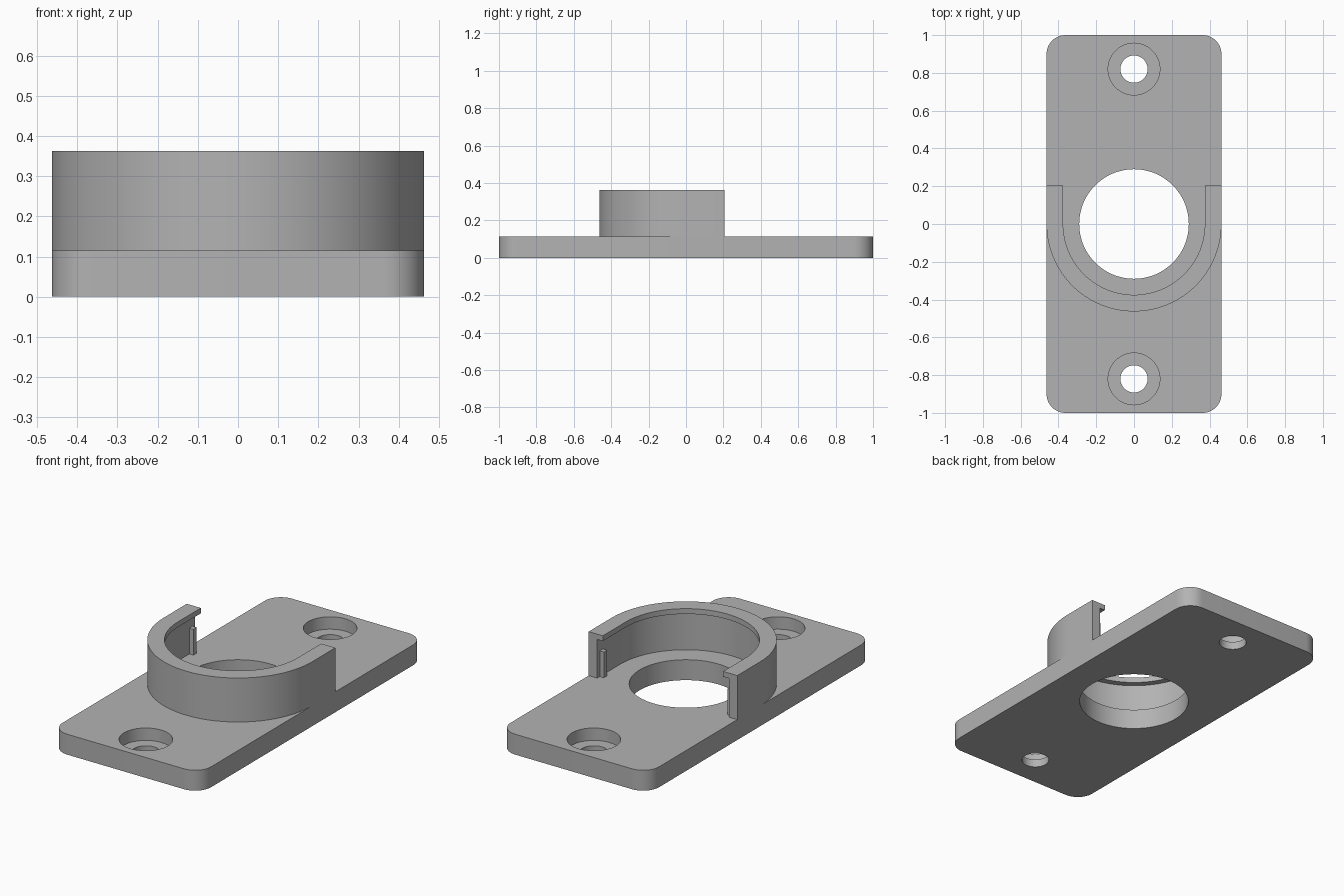
import bpy, bmesh
from math import cos, sin, pi, radians

cube = bpy.data.objects.get("Cube")
if cube:
    bpy.data.objects.remove(cube, do_unlink=True)

HALF_W, HALF_L, PLATE_T = 0.463, 1.0, 0.115
WALL_TOP, WALL_END, INNER_R = 0.363, 0.205, 0.41
CORNER, SCREW_Y = 0.1, 0.82

grey = bpy.data.materials.new("plain grey")
grey.use_nodes = True
grey.diffuse_color = (0.45, 0.45, 0.45, 1)
grey.node_tree.nodes["Principled BSDF"].inputs["Base Color"].default_value = (0.45, 0.45, 0.45, 1)


def finish(name, bm):
    bmesh.ops.recalc_face_normals(bm, faces=bm.faces[:])
    mesh = bpy.data.meshes.new(name)
    bm.to_mesh(mesh)
    bm.free()
    mesh.materials.append(grey)
    obj = bpy.data.objects.new(name, mesh)
    bpy.context.collection.objects.link(obj)
    return obj


def smooth(obj):
    bpy.ops.object.select_all(action='DESELECT')
    obj.select_set(True)
    bpy.context.view_layer.objects.active = obj
    bpy.ops.object.shade_smooth_by_angle(angle=radians(30))


def cut_hole(obj, radius, y, z0, z1, segments):
    """Drill a vertical round hole between two heights."""
    bpy.ops.mesh.primitive_cylinder_add(vertices=segments, radius=radius, depth=z1 - z0,
                                        location=(0, y, (z0 + z1) / 2))
    cutter = bpy.context.object
    mod = obj.modifiers.new("hole", 'BOOLEAN')
    mod.operation, mod.solver, mod.object = 'DIFFERENCE', 'EXACT', cutter
    bpy.context.view_layer.objects.active = obj
    bpy.ops.object.modifier_apply(modifier=mod.name)
    bpy.data.objects.remove(cutter, do_unlink=True)


# Base plate with rounded corners
bm = bmesh.new()
outline = []
for i, (sx, sy) in enumerate([(1, 1), (-1, 1), (-1, -1), (1, -1)]):
    for k in range(13):
        a = (i + k / 12) * pi / 2
        outline.append(bm.verts.new((sx * (HALF_W - CORNER) + CORNER * cos(a),
                                     sy * (HALF_L - CORNER) + CORNER * sin(a), 0)))
face = bm.faces.new(outline)
top = bmesh.ops.extrude_face_region(bm, geom=[face])
bmesh.ops.translate(bm, vec=(0, 0, PLATE_T),
                    verts=[v for v in top["geom"] if isinstance(v, bmesh.types.BMVert)])
plate = finish("base_plate", bm)

# Central opening and counterbored screw holes
cut_hole(plate, 0.29, 0, -0.1, 0.3, 96)
for y in (SCREW_Y, -SCREW_Y):
    cut_hole(plate, 0.072, y, -0.1, 0.3, 48)
    cut_hole(plate, 0.137, y, 0.045, 0.3, 64)
smooth(plate)

# U-shaped collar: lipped section swept along a half circle with straight ends
section = [(HALF_W, PLATE_T), (HALF_W, WALL_TOP), (0.375, WALL_TOP),
           (0.375, 0.333), (INNER_R, 0.333), (INNER_R, PLATE_T)]
steps = 64
stations = [(pi, WALL_END)] + [(pi + pi * k / steps, 0) for k in range(steps + 1)] + [(2 * pi, WALL_END)]
bm = bmesh.new()
rings = [[bm.verts.new((r * cos(a), r * sin(a) + dy, z)) for r, z in section] for a, dy in stations]
n = len(section)
for p, q in zip(rings, rings[1:]):
    for j in range(n):
        bm.faces.new((p[j], p[(j + 1) % n], q[(j + 1) % n], q[j]))
bm.faces.new(rings[0])
bm.faces.new(rings[-1])
smooth(finish("collar_wall", bm))

# Small vertical retaining ribs inside the collar ends
for side, name in ((1, "left_rib"), (-1, "right_rib")):
    bm = bmesh.new()
    bmesh.ops.create_cube(bm, size=1)
    bmesh.ops.scale(bm, vec=(0.03, 0.03, 0.145), verts=bm.verts)
    bmesh.ops.translate(bm, vec=(side * (INNER_R - 0.01), 0.167, PLATE_T + 0.0725), verts=bm.verts)
    finish(name, bm)
